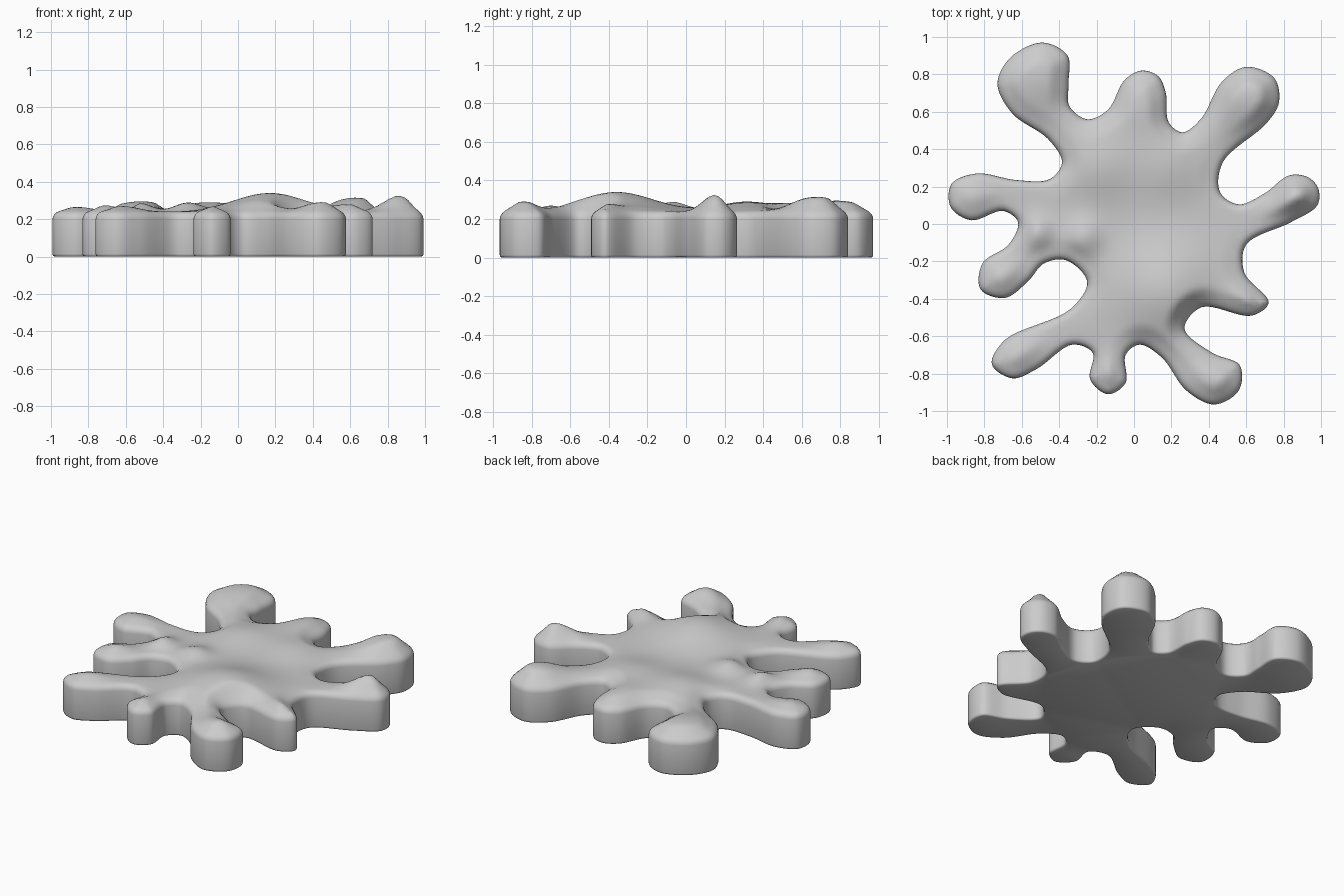
import bpy, bmesh, math
from mathutils import Vector, kdtree
from mathutils.geometry import delaunay_2d_cdt

if "Cube" in bpy.data.objects:
    bpy.data.objects.remove(bpy.data.objects["Cube"])

# Splat outline, counter-clockwise, one row per arm
ARMS = [
    [(.98, .10), (.985, .19), (.93, .25), (.83, .26), (.70, .165), (.56, .105), (.46, .17)],
    [(.475, .33), (.71, .54), (.775, .65), (.75, .78), (.60, .84), (.47, .76), (.36, .565)],
    [(.26, .49), (.185, .545), (.17, .70), (.13, .79), (.04, .82), (-.05, .77), (-.14, .61)],
    [(-.25, .56), (-.345, .63), (-.35, .75), (-.355, .90), (-.49, .97), (-.66, .89),
     (-.73, .75), (-.65, .59), (-.46, .455)],
    [(-.385, .33), (-.45, .24), (-.63, .235), (-.84, .27), (-.975, .215), (-.98, .09),
     (-.87, .02), (-.70, .07)],
    [(-.62, .01), (-.67, -.11), (-.81, -.21), (-.82, -.35), (-.69, -.395), (-.57, -.31), (-.48, -.21)],
    [(-.36, -.195), (-.25, -.31), (-.34, -.455), (-.69, -.62), (-.76, -.75), (-.65, -.825), (-.52, -.775)],
    [(-.33, -.645), (-.22, -.69), (-.235, -.83), (-.14, -.91), (-.045, -.85), (-.045, -.70)],
    [(.03, -.645), (.15, -.715), (.28, -.89), (.43, -.965), (.56, -.89), (.565, -.755),
     (.42, -.69), (.27, -.56)],
    [(.36, -.445), (.63, -.49), (.72, -.42), (.59, -.26), (.60, -.11), (.84, .01)],
]

# Soft swellings on the top: x, y, height, radius
BUMPS = [
    (.17, -.36, .10, .19), (0, .38, .03, .22), (-.2, .3, .03, .12), (.2, .3, .025, .12),
    (.86, .15, .085, .10), (.63, .68, .075, .14), (-.52, .78, .055, .15), (.05, .65, .03, .12),
    (-.52, -.05, .045, .06), (-.27, -.07, .045, .07), (-.86, .14, .025, .10), (-.70, -.30, .035, .08),
    (-.62, -.70, .03, .10), (-.14, -.80, .03, .07), (.45, -.85, .05, .10), (.62, -.40, .04, .08),
]
WALL, LIP = .20, .04


def smooth_loop(pts, steps=8):
    """Closed centripetal Catmull-Rom curve."""
    out, n = [], len(pts)
    for i in range(n):
        p = [pts[(i + k) % n] for k in (-1, 0, 1, 2)]
        t = [0]
        for a, b in zip(p, p[1:]):
            t.append(t[-1] + math.sqrt((b - a).length))
        for s in range(steps):
            u = t[1] + (t[2] - t[1]) * s / steps
            q = list(p)
            for level in (1, 2):
                q = [q[k].lerp(q[k + 1], (u - t[k]) / (t[k + level] - t[k])) for k in range(len(q) - 1)]
            out.append(q[0].lerp(q[1], (u - t[1]) / (t[2] - t[1])))
    return out


def top_height(p, d):
    """Rounded rim, then bumps that swell away from the rim."""
    k = max(0, 1 - d / LIP)
    z = WALL + LIP * math.sqrt(max(0, 1 - k * k))
    f = min(1, d / .11)
    f = f * f * (3 - 2 * f)
    return z + f * sum(h * math.exp(-((p.x - x) ** 2 + (p.y - y) ** 2) / (2 * r * r))
                       for x, y, h, r in BUMPS)


edge = smooth_loop([Vector(p) for arm in ARMS for p in arm])
n = len(edge)
normals = []
for i in range(n):
    tangent = (edge[(i + 1) % n] - edge[i - 1]).normalized()
    normals.append(Vector((tangent.y, -tangent.x)))
tree = kdtree.KDTree(n)
for i, p in enumerate(edge):
    tree.insert(p.to_3d(), i)
tree.balance()

# Plan points: outline, inset rings for the rounded rim, then an interior grid
points, depth = list(edge), [0] * n
for inset in (.003, .011, .023, .04):
    for p, nrm in zip(edge, normals):
        points.append(p - nrm * inset)
        depth.append(inset)
STEP = .024
for i in range(-42, 43):
    for j in range(-42, 43):
        p = Vector((i * STEP + (j % 2) * STEP / 2, j * STEP))
        co, k, d = tree.find(p.to_3d())
        if d > .052 and (p - edge[k]).dot(normals[k]) < 0:
            points.append(p)
            depth.append(d)

verts, _, faces, origin, _, _ = delaunay_2d_cdt(points, [], [list(range(n))], 1, 1e-6)

# Domed top
bm = bmesh.new()
top, rim = [], {}
for p, src in zip(verts, origin):
    d = depth[src[0]] if src else 0
    v = bm.verts.new((p.x, p.y, top_height(p, d)))
    top.append(v)
    for s in src:
        if s < n:
            rim[s] = v
for f in faces:
    bm.faces.new([top[i] for i in f])

# Upright wall, small lower bevel and flat underside
ring = [rim[i] for i in range(n)]
for z, inset in ((.014, 0), (.004, .003), (0, .012)):
    low = []
    for p, nrm in zip(edge, normals):
        q = p - nrm * inset
        low.append(bm.verts.new((q.x, q.y, z)))
    for i in range(n):
        j = (i + 1) % n
        bm.faces.new((ring[i], low[i], low[j], ring[j]))
    ring = low
bm.faces.new(ring[::-1])
bmesh.ops.recalc_face_normals(bm, faces=bm.faces)
bmesh.ops.triangulate(bm, faces=[f for f in bm.faces if len(f.verts) > 4])

mesh = bpy.data.meshes.new("splat")
bm.to_mesh(mesh)
bm.free()
splat = bpy.data.objects.new("splat", mesh)
bpy.context.collection.objects.link(splat)
bpy.context.view_layer.objects.active = splat
splat.select_set(True)
bpy.ops.object.shade_smooth_by_angle(angle=math.radians(60))
